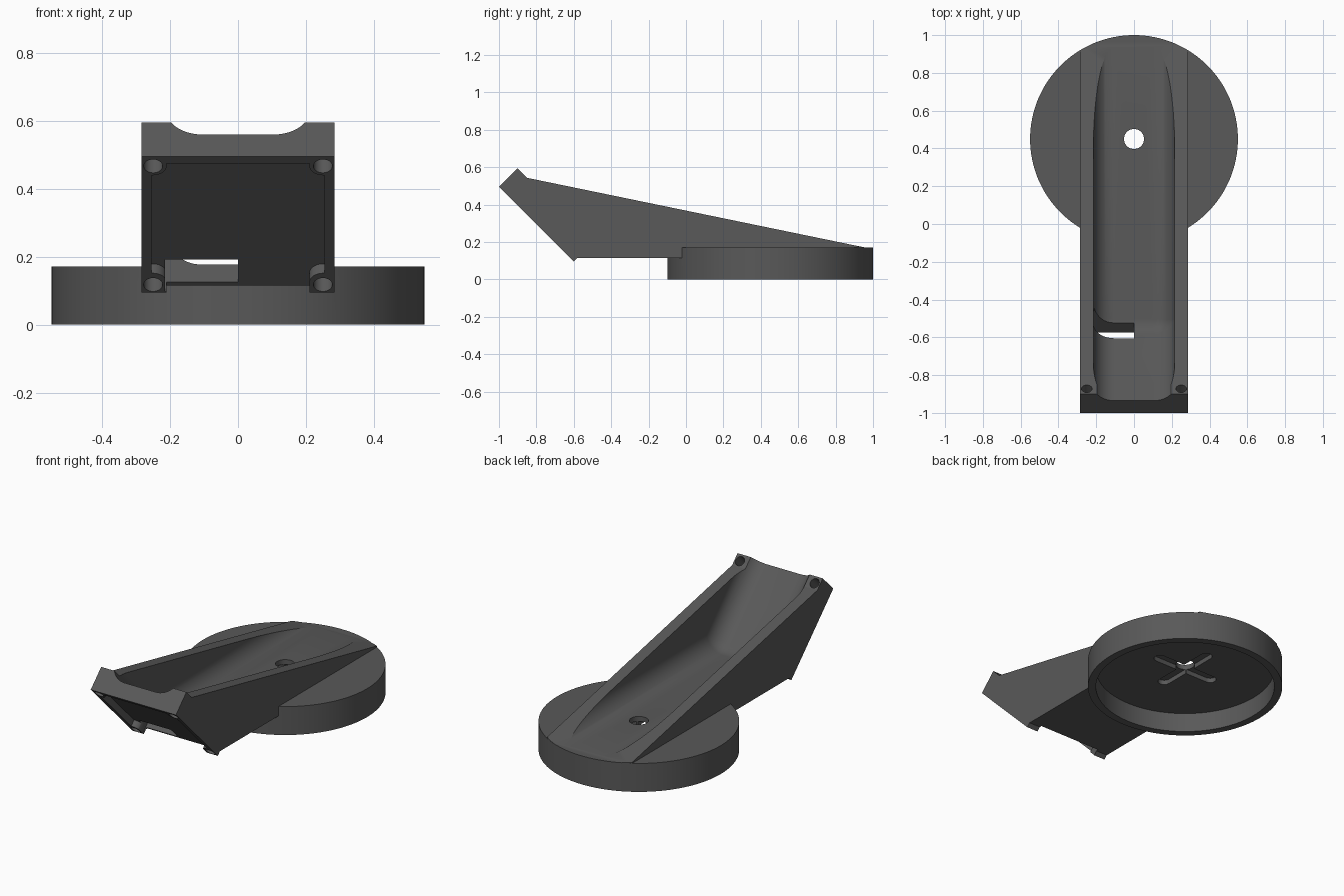
import bpy, bmesh
from math import sin, cos, pi, sqrt
from mathutils import Matrix, Vector

if "Cube" in bpy.data.objects:
    bpy.data.objects.remove(bpy.data.objects["Cube"])

Q = sqrt(0.5)


def frame(cx, cy, cz, origin=(0, 0, 0)):
    m = Matrix((cx, cy, cz)).transposed().to_4x4()
    m.translation = Vector(origin)
    return m


FLAT = Matrix.Identity(4)
SIDE = frame((0, 1, 0), (0, 0, 1), (1, 0, 0))
# Sloped front plate: x across, y up the slope, z outward
PLATE = frame((1, 0, 0), (0, -Q, Q), (0, -Q, -Q), (0, -0.6, 0.095))


def loft(name, rings):
    """Closed solid through rings of points."""
    bm = bmesh.new()
    vs = [[bm.verts.new(p) for p in r] for r in rings]
    n = len(vs[0])
    for a, b in zip(vs, vs[1:]):
        for i in range(n):
            j = (i + 1) % n
            bm.faces.new((a[i], a[j], b[j], b[i]))
    bm.faces.new(vs[0])
    bm.faces.new(vs[-1])
    bmesh.ops.remove_doubles(bm, verts=bm.verts, dist=1e-5)
    bmesh.ops.recalc_face_normals(bm, faces=bm.faces)
    me = bpy.data.meshes.new(name)
    bm.to_mesh(me)
    bm.free()
    ob = bpy.data.objects.new(name, me)
    bpy.context.collection.objects.link(ob)
    return ob


def prism(name, pts, lo, hi, m=FLAT):
    return loft(name, [[m @ Vector((x, y, z)) for x, y in pts] for z in (lo, hi)])


def arc(cx, cy, r, a0, a1, n):
    return [(cx + r * cos(a0 + (a1 - a0) * i / n), cy + r * sin(a0 + (a1 - a0) * i / n))
            for i in range(n + 1)]


def circle(cx, cy, r, n):
    return arc(cx, cy, r, 0, 2 * pi, n)[:-1]


def mirrored(half):
    return half + [(-x, y) for x, y in reversed(half)]


def combine(target, other, op):
    other.hide_render = True
    mod = target.modifiers.new(op, 'BOOLEAN')
    mod.operation, mod.object, mod.solver = op, other, 'EXACT'
    bpy.context.view_layer.objects.active = target
    bpy.ops.object.modifier_apply(modifier=mod.name)
    bpy.data.objects.remove(other)


# Wedge-shaped arm, trimmed to the round outline of the base
arm = prism("arm", [(-1, 0.495), (-0.9, 0.595), (-0.848, 0.543), (1, 0.162), (1, 0.15),
                    (0, 0.15), (0, 0.115), (-0.58, 0.115), (-0.6, 0.095)], -0.285, 0.285, SIDE)
outline = arc(0, 0.45, 0.5495, 0, pi, 64) + [(-0.5495, -1.1), (0.5495, -1.1)]
combine(arm, prism("outline_trim", outline, -0.1, 0.8), 'INTERSECT')
body = prism("angled_mount", circle(0, 0.45, 0.55, 128), 0, 0.172)
combine(body, arm, 'UNION')

# Rounded channel along the arm, curving up the front plate
R = 0.11
bend = Vector((-0.55 + R * (sqrt(2) - 1), 0.175 + R))


def bend_point(a, h):
    if h <= R:
        return bend + (R - h) * Vector((-sin(a), -cos(a)))
    return bend + (h - R) * Vector((sqrt(2) - 1, 1))


u = mirrored([(0.215, 0.5)] + arc(0.215 - R, R, R, 0, -pi / 2, 14))
rings = [[(x, 1.2, 0.175 + h) for x, h in u]]
rings += [[(x, *bend_point(pi / 4 * i / 8, h)) for x, h in u] for i in range(9)]
rings += [[(x, -1.2 + h * Q, 0.825 + h * Q) for x, h in u]]
combine(body, loft("channel_cutter", rings), 'DIFFERENCE')

# Front recess, leaving a screw boss in each corner
half = ([(0.21, -0.1)] + arc(0.25, 0.04, 0.04, pi, pi / 2, 8) + [(0.255, 0.08), (0.255, 0.488)]
        + arc(0.25, 0.528, 0.04, -pi / 2, -pi, 8) + [(0.21, 0.537)])
combine(body, prism("recess_cutter", mirrored(half), -0.039, 0.06, PLATE), 'DIFFERENCE')

# Cable slot through the plate
slot = [(-0.215, 0.0035), (0, 0.0035), (0, 0.099), (-0.215, 0.099)]
combine(body, prism("slot_cutter", slot, -0.22, 0.01, PLATE), 'DIFFERENCE')

# Screw holes: lower pair blind, upper pair through
for x in (-0.25, 0.25):
    for s, depth in ((0.032, 0.1), (0.526, 0.3)):
        hole = prism("hole_cutter", circle(x, s, 0.028, 24), -depth, 0.05, PLATE)
        combine(body, hole, 'DIFFERENCE')

# Hollow underside, cross-shaped grooves and centre hole
combine(body, prism("hollow_cutter", circle(0, 0.45, 0.505, 128), -0.1, 0.117), 'DIFFERENCE')
groove = (arc(0.185, 0, 0.035, -pi / 2, pi / 2, 8) + arc(-0.185, 0, 0.035, pi / 2, 3 * pi / 2, 8))
for angle in (0, pi / 2):
    m = Matrix.Translation((0, 0.45, 0)) @ Matrix.Rotation(angle, 4, 'Z')
    combine(body, prism("groove_cutter", groove, 0.05, 0.145, m), 'DIFFERENCE')
combine(body, prism("centre_cutter", circle(0, 0.45, 0.053, 32), -0.1, 0.5), 'DIFFERENCE')

# Dark finish
mat = bpy.data.materials.new("dark_plastic")
mat.diffuse_color = (0.1, 0.1, 0.1, 1)
mat.use_nodes = True
mat.node_tree.nodes["Principled BSDF"].inputs["Base Color"].default_value = mat.diffuse_color
body.data.materials.clear()
body.data.materials.append(mat)

# Smooth curves, crisp edges
bpy.ops.object.select_all(action='DESELECT')
body.select_set(True)
bpy.context.view_layer.objects.active = body
bpy.ops.object.shade_smooth_by_angle()
